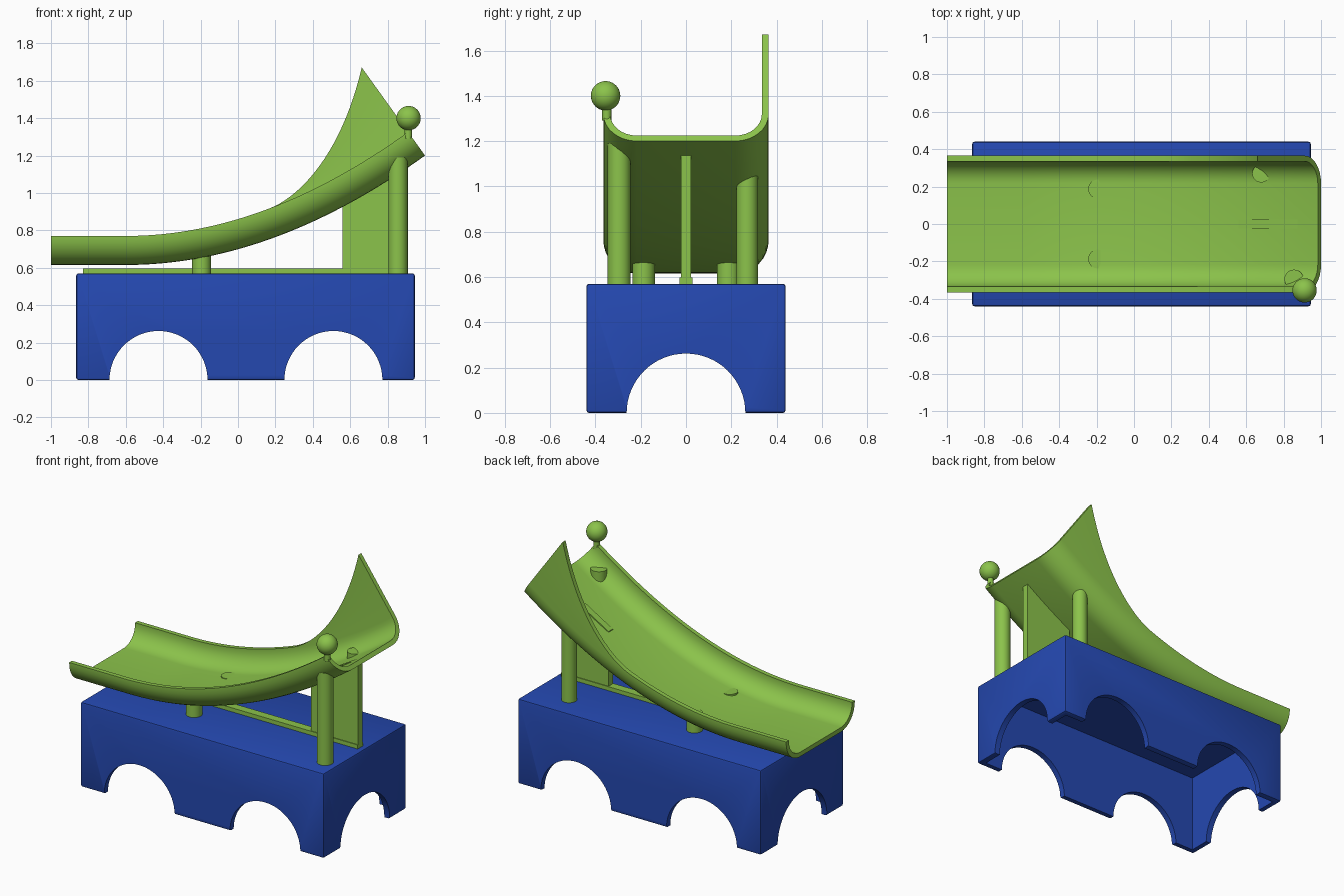
import bpy, bmesh, math
from mathutils import Vector

if "Cube" in bpy.data.objects:
    bpy.data.objects.remove(bpy.data.objects["Cube"])


def material(name, col):
    m = bpy.data.materials.new(name)
    m.diffuse_color = (*col, 1)
    m.use_nodes = True
    m.node_tree.nodes["Principled BSDF"].inputs["Base Color"].default_value = m.diffuse_color
    return m


GREEN = material("lime_green", (0.26, 0.546, 0.07))
BLUE = material("royal_blue", (0.018, 0.065, 0.434))


def make(name, bm, mat, smooth=True):
    bmesh.ops.recalc_face_normals(bm, faces=bm.faces)
    me = bpy.data.meshes.new(name)
    bm.to_mesh(me)
    bm.free()
    ob = bpy.data.objects.new(name, me)
    bpy.context.collection.objects.link(ob)
    if mat:
        me.materials.append(mat)
    if smooth:
        bpy.ops.object.select_all(action='DESELECT')
        ob.select_set(True)
        bpy.context.view_layer.objects.active = ob
        bpy.ops.object.shade_smooth_by_angle(angle=math.radians(35))
    return ob


def box(name, lo, hi, mat, bevel=0):
    bm = bmesh.new()
    bmesh.ops.create_cube(bm, size=1)
    for v in bm.verts:
        v.co = Vector([(a + b) / 2 + c * (b - a) for a, b, c in zip(lo, hi, v.co)])
    if bevel:
        bmesh.ops.bevel(bm, geom=bm.edges[:], offset=bevel, segments=2,
                        profile=0.5, affect='EDGES')
    return make(name, bm, mat, False)


def prism(name, pts, y0, y1, mat, smooth=False):
    """Extrude an xz outline along y."""
    bm = bmesh.new()
    f = bm.faces.new([bm.verts.new((x, y0, z)) for x, z in pts])
    r = bmesh.ops.extrude_face_region(bm, geom=[f])
    for v in r['geom']:
        if isinstance(v, bmesh.types.BMVert):
            v.co.y = y1
    return make(name, bm, mat, smooth)


def post(name, x, y, z0, z1, r, mat):
    bm = bmesh.new()
    bmesh.ops.create_cone(bm, cap_ends=True, segments=32, radius1=r, radius2=r, depth=z1 - z0)
    bmesh.ops.translate(bm, verts=bm.verts, vec=(x, y, (z0 + z1) / 2))
    return make(name, bm, mat)


# Base: hollow box open underneath, with arches cut in every wall
base = box("base", (-0.865, -0.44, 0), (0.945, 0.44, 0.57), BLUE, 0.012)
cutters = [box("hollow_cutter", (-0.825, -0.40, -0.1), (0.905, 0.40, 0.53), None)]
circle = [(0.262 * math.cos(a * math.tau / 64), 0.262 * math.sin(a * math.tau / 64))
          for a in range(64)]
for cx in (-0.425, 0.51):
    cutters.append(prism("arch_cutter", [(cx + x, z) for x, z in circle], -1, 1, None))
end = prism("end_arch_cutter", circle, -1.5, 1.5, None)
for v in end.data.vertices:
    v.co = (-v.co.y, v.co.x, v.co.z)
cutters.append(end)
bpy.context.view_layer.objects.active = base
for c in cutters:
    m = base.modifiers.new("cut", 'BOOLEAN')
    m.operation, m.solver, m.object = 'DIFFERENCE', 'EXACT', c
    bpy.ops.object.modifier_apply(modifier=m.name)
for c in cutters:
    bpy.data.objects.remove(c)
bpy.ops.object.select_all(action='DESELECT')
base.select_set(True)
bpy.context.view_layer.objects.active = base
bpy.ops.object.shade_smooth_by_angle(angle=math.radians(35))

# Slide chute: U section swept along a straight run-out and a rising parabola
HALF, THICK, RAD, RIM = 0.365, 0.03, 0.148, 0.155


def section(h_back):
    """Outer and inner (y, height) points, front rim to back rim."""
    rows = []
    for off in (0, THICK):
        r = RAD - off
        arc = [(HALF - RAD + r * math.cos(a), RAD - r * math.sin(a))
               for a in [i * math.pi / 16 for i in range(9)]]
        front = [(-HALF + off, RIM)] + [(-y, h) for y, h in arc]
        back = arc[::-1] + [(HALF - off, h_back)]
        rows.append(front + back)
    return rows


P0, P1, P2 = Vector((-0.6, 0.615)), Vector((0.186, 0.615)), Vector((1.0, 1.2))
stations = [(Vector((-1, 0.615)), Vector((1, 0)), RIM)]
N = 40
for i in range(N + 1):
    t = i / N
    p = P0 * (1 - t) ** 2 + P1 * 2 * t * (1 - t) + P2 * t * t
    d = ((P1 - P0) * (1 - t) + (P2 - P1) * t).normalized()
    u = max(0, (t - 0.525) / 0.475)
    stations.append((p, d, RIM + 0.425 * u ** 1.7))      # back wall flares into a fin

bm = bmesh.new()
loops = []
for p, d, h in stations:
    outer, inner = section(h)
    loops.append([bm.verts.new((p.x - d.y * hh, y, p.y + d.x * hh))
                  for y, hh in outer + inner[::-1]])
n = len(loops[0])
for a, b in zip(loops, loops[1:]):
    for k in range(n):
        bm.faces.new((a[k], a[(k + 1) % n], b[(k + 1) % n], b[k]))
for lp in (loops[0], loops[-1]):
    for k in range(n // 2 - 1):
        bm.faces.new((lp[k], lp[k + 1], lp[n - 2 - k], lp[n - 1 - k]))
make("slide_chute", bm, GREEN)

# Supporting posts
post("tall_front_post", 0.855, -0.295, 0.56, 1.19, 0.051, GREEN)
post("tall_back_post", 0.68, 0.27, 0.56, 1.055, 0.048, GREEN)
for side, y in (("front", -0.187), ("back", 0.187)):
    post("short_%s_post" % side, -0.195, y, 0.56, 0.687, 0.05, GREEN)

# Centre support panel and floor rail
prism("support_panel", [(0.56, 0.56), (0.91, 0.56), (0.91, 1.17), (0.56, 0.965)],
      -0.023, 0.023, GREEN)
box("floor_rail", (-0.83, -0.028, 0.56), (0.91, 0.028, 0.597), GREEN)

# Knob on the front rim
post("knob_neck", 0.91, -0.35, 1.29, 1.38, 0.02, GREEN)
bm = bmesh.new()
bmesh.ops.create_uvsphere(bm, u_segments=32, v_segments=20, radius=0.065)
bmesh.ops.translate(bm, verts=bm.verts, vec=(0.912, -0.355, 1.4))
make("knob", bm, GREEN)
